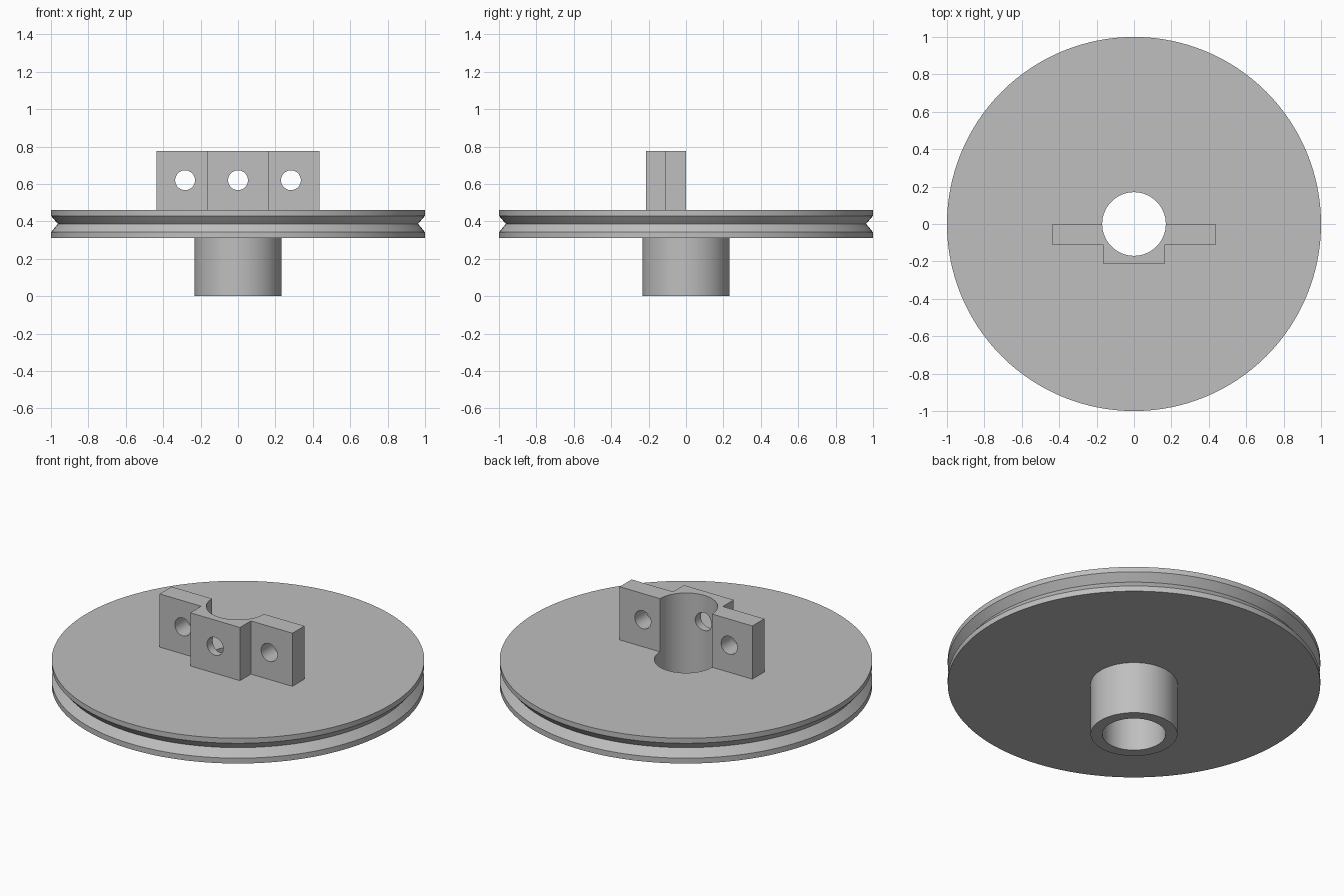
import bpy, bmesh, math
from mathutils import Vector, Matrix

cube = bpy.data.objects.get("Cube")
if cube:
    bpy.data.objects.remove(cube, do_unlink=True)

BORE = 0.17
DISC_TOP = 0.46
SEGMENTS = 128

grey = bpy.data.materials.new("plain grey")
grey.use_nodes = True
colour = (0.52, 0.52, 0.52, 1)
grey.diffuse_color = colour
grey.node_tree.nodes["Principled BSDF"].inputs["Base Color"].default_value = colour


def make_object(name, bm):
    bmesh.ops.recalc_face_normals(bm, faces=bm.faces)
    mesh = bpy.data.meshes.new(name)
    bm.to_mesh(mesh)
    bm.free()
    mesh.materials.append(grey)
    obj = bpy.data.objects.new(name, mesh)
    bpy.context.collection.objects.link(obj)
    return obj


def smooth(obj):
    bpy.ops.object.select_all(action='DESELECT')
    obj.select_set(True)
    bpy.context.view_layer.objects.active = obj
    bpy.ops.object.shade_smooth_by_angle(angle=math.radians(20))


# Grooved wheel with its hollow hub: one closed profile turned about z
profile = [(BORE, 0), (0.233, 0), (0.233, 0.31), (1, 0.31), (1, 0.342),
           (0.963, 0.387), (1, 0.43), (1, DISC_TOP), (BORE, DISC_TOP)]
bm = bmesh.new()
verts = [bm.verts.new((r, 0, z)) for r, z in profile]
edges = [bm.edges.new((v, verts[i - 1])) for i, v in enumerate(verts)]
bmesh.ops.spin(bm, geom=verts + edges, cent=(0, 0, 0), axis=(0, 0, 1),
               angle=math.tau, steps=SEGMENTS, use_merge=True)
bmesh.ops.remove_doubles(bm, verts=bm.verts, dist=0.0001)
wheel = make_object("grooved_wheel", bm)
smooth(wheel)

# Half clamp: stepped outline closed by the half-round bore, extruded upward
outline = [(BORE, 0), (0.435, 0), (0.435, -0.112), (0.163, -0.112), (0.163, -0.214)]
outline += [(-x, y) for x, y in reversed(outline)]
half = SEGMENTS // 2
for i in range(1, half):
    a = math.pi * (1 + i / half)
    outline.append((BORE * math.cos(a), BORE * math.sin(a)))
bm = bmesh.new()
base = bm.faces.new([bm.verts.new((x, y, DISC_TOP)) for x, y in outline])
top = bmesh.ops.extrude_face_region(bm, geom=[base], use_keep_orig=True)
bmesh.ops.translate(bm, vec=Vector((0, 0, 0.775 - DISC_TOP)),
                    verts=[g for g in top["geom"] if isinstance(g, bmesh.types.BMVert)])
clamp = make_object("half_clamp", bm)

# Three screw holes through the clamp
bm = bmesh.new()
for x in (-0.283, 0, 0.283):
    place = Matrix.Translation((x, -0.1, 0.62)) @ Matrix.Rotation(math.pi / 2, 4, 'X')
    bmesh.ops.create_cone(bm, cap_ends=True, segments=48, radius1=0.053,
                          radius2=0.053, depth=0.6, matrix=place)
cutter = make_object("screw_hole_cutter", bm)
cutter.hide_render = True
cut = clamp.modifiers.new("screw holes", 'BOOLEAN')
cut.operation = 'DIFFERENCE'
cut.solver = 'EXACT'
cut.object = cutter
bpy.context.view_layer.objects.active = clamp
bpy.ops.object.modifier_apply(modifier=cut.name)
bpy.data.objects.remove(cutter, do_unlink=True)
smooth(clamp)
